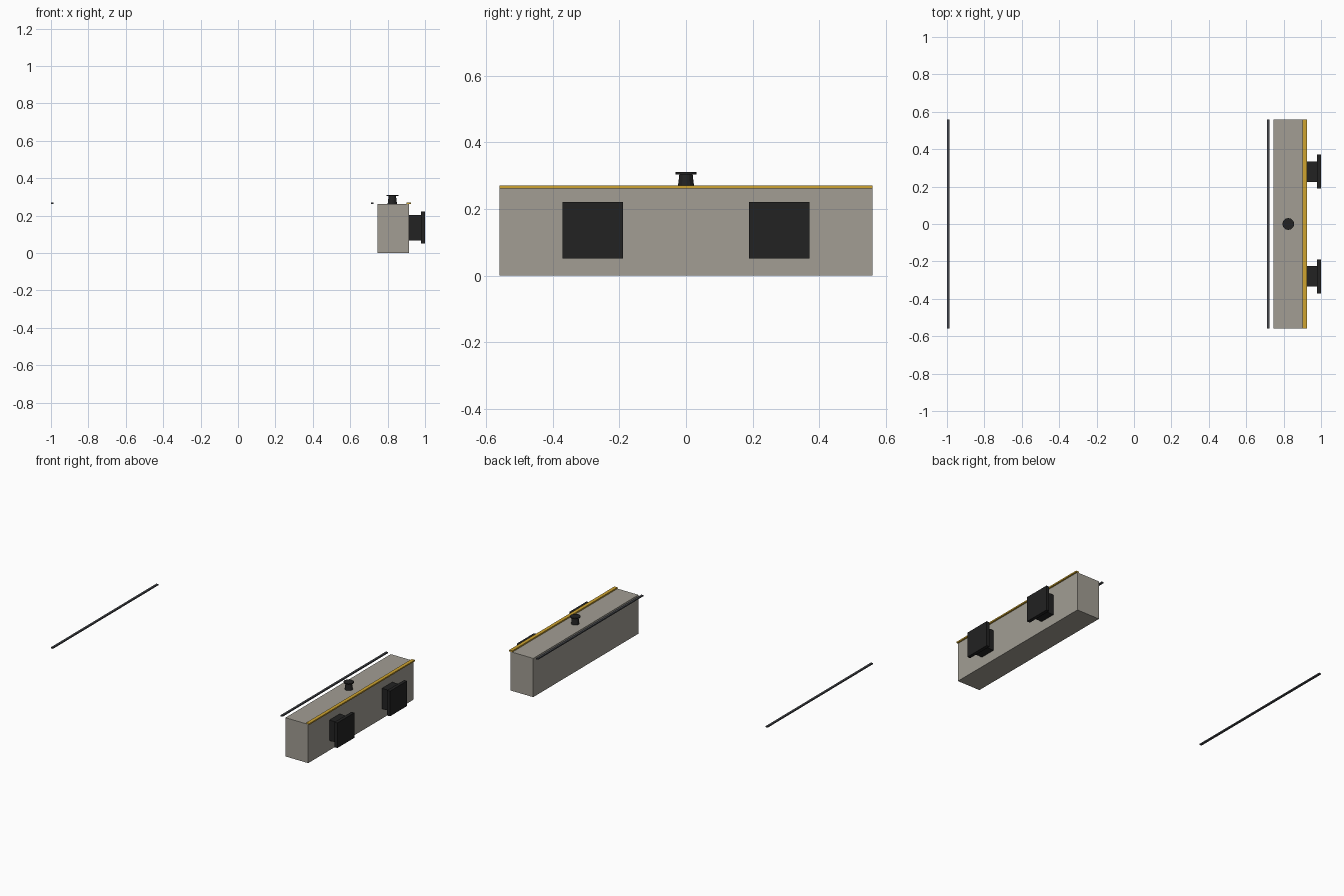
import bpy
import bmesh
from mathutils import Matrix, Vector

if "Cube" in bpy.data.objects:
    bpy.data.objects.remove(bpy.data.objects["Cube"], do_unlink=True)


def material(name, rgb):
    mat = bpy.data.materials.new(name)
    mat.use_nodes = True
    color = (*rgb, 1)
    mat.diffuse_color = color
    mat.node_tree.nodes["Principled BSDF"].inputs["Base Color"].default_value = color
    return mat


concrete = material("concrete", (0.36, 0.34, 0.295))
yellow = material("safety yellow", (0.62, 0.37, 0.03))
rubber = material("black rubber", (0.016, 0.016, 0.016))
steel = material("rail steel", (0.06, 0.064, 0.073))


def finish(name, bm, mat):
    mesh = bpy.data.meshes.new(name)
    bm.to_mesh(mesh)
    bm.free()
    mesh.materials.append(mat)
    obj = bpy.data.objects.new(name, mesh)
    bpy.context.collection.objects.link(obj)
    return obj


def box(name, x, y, z, mat):
    """Box from (low, high) ranges along each axis."""
    bm = bmesh.new()
    size = Vector((x[1] - x[0], y[1] - y[0], z[1] - z[0]))
    center = Vector((sum(x), sum(y), sum(z))) / 2
    bmesh.ops.create_cube(bm, size=1, matrix=Matrix.Translation(center) @ Matrix.Diagonal(size).to_4x4())
    return finish(name, bm, mat)


def cone(name, x, z, low_radius, high_radius, mat, sides=12):
    """Upright tapered cylinder on the y = 0 line."""
    bm = bmesh.new()
    bmesh.ops.create_cone(bm, cap_ends=True, segments=sides, radius1=low_radius,
                          radius2=high_radius, depth=z[1] - z[0],
                          matrix=Matrix.Translation((x, 0, sum(z) / 2)))
    return finish(name, bm, mat)


length = (-0.56, 0.56)
deck = 0.261

# Quay wall and painted edge kerb
box("quay_wall", (0.746, 0.915), length, (0, deck), concrete)
box("edge_kerb", (0.902, 0.925), length, (deck, 0.27), yellow)

# Crane rails
for name, x in (("inner_rail", 0.717), ("outer_rail", -0.993)):
    box(name, (x - 0.007, x + 0.007), length, (deck, 0.269), steel)

# Fenders: a block on the wall with a wide face panel
for name, y in (("front", -0.28), ("back", 0.28)):
    box(name + "_fender_block", (0.915, 0.978), (y - 0.055, y + 0.055), (0.066, 0.204), rubber)
    box(name + "_fender_panel", (0.978, 1.0), (y - 0.091, y + 0.091), (0.052, 0.221), rubber)

# Mooring bollard
cone("bollard_post", 0.825, (deck, 0.304), 0.025, 0.02, rubber)
cone("bollard_cap", 0.825, (0.304, 0.311), 0.032, 0.032, rubber)
